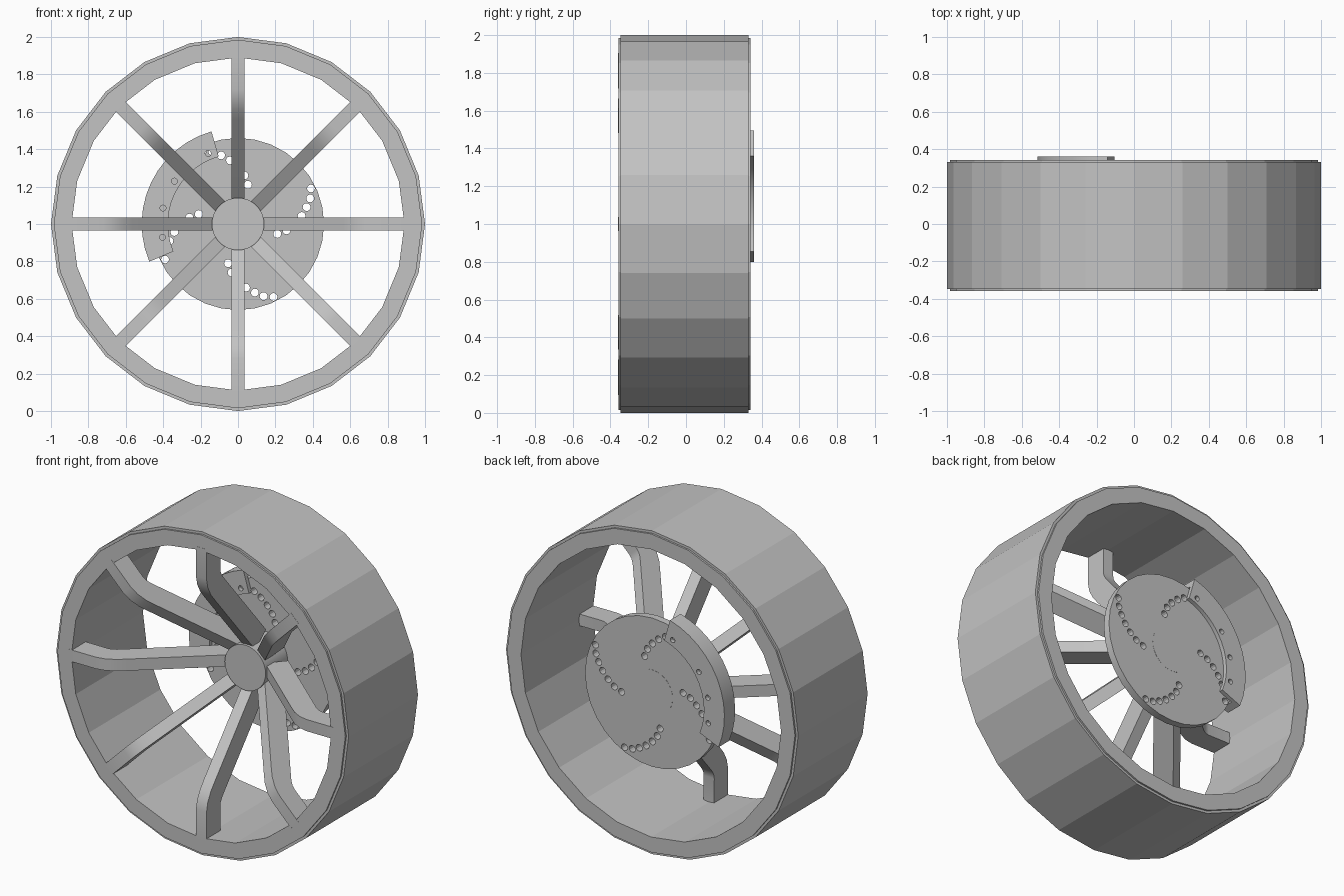
import bpy, bmesh
from math import radians, sin, cos, tau
from mathutils import Matrix, Vector

if "Cube" in bpy.data.objects:
    bpy.data.objects.remove(bpy.data.objects["Cube"], do_unlink=True)

CENTRE = Matrix.Translation((0, 0, 1))

metal = bpy.data.materials.new("grey metal")
metal.use_nodes = True
GREY = (0.55, 0.55, 0.55, 1)
metal.diffuse_color = GREY
metal.node_tree.nodes["Principled BSDF"].inputs["Base Color"].default_value = GREY


def finish(name, bm, smooth=False):
    """Turn a bmesh built around the axle into an object at wheel height."""
    bm.transform(CENTRE)
    bmesh.ops.recalc_face_normals(bm, faces=bm.faces)
    mesh = bpy.data.meshes.new(name)
    bm.to_mesh(mesh)
    bm.free()
    obj = bpy.data.objects.new(name, mesh)
    bpy.context.collection.objects.link(obj)
    mesh.materials.append(metal)
    if smooth:
        bpy.ops.object.select_all(action="DESELECT")
        obj.select_set(True)
        bpy.context.view_layer.objects.active = obj
        bpy.ops.object.shade_smooth_by_angle(angle=radians(30))
    return obj


def sweep(profile, start, end, steps):
    """Revolve a closed (radius, y) profile about the axle; cap partial sweeps."""
    bm = bmesh.new()
    full = abs(end - start) >= 360
    rings = []
    for i in range(steps if full else steps + 1):
        a = radians(start + (end - start) * i / steps)
        rings.append([bm.verts.new((r * cos(a), y, r * sin(a))) for r, y in profile])
    pairs = list(zip(rings, rings[1:])) + ([(rings[-1], rings[0])] if full else [])
    n = len(profile)
    for a, b in pairs:
        for j in range(n):
            k = (j + 1) % n
            bm.faces.new((a[j], a[k], b[k], b[j]))
    if not full:
        bm.faces.new(rings[0])
        bm.faces.new(rings[-1])
    return bm


def add_cylinder(bm, x, z, radius, y0, y1, sides):
    place = Matrix.Translation((x, (y0 + y1) / 2, z)) @ Matrix.Rotation(tau / 4, 4, "X")
    bmesh.ops.create_cone(bm, cap_ends=True, segments=sides, radius1=radius,
                          radius2=radius, depth=y1 - y0, matrix=place)


def drill(obj, centres, radius):
    """Cut round holes along the axle direction."""
    bm = bmesh.new()
    for x, z in centres:
        add_cylinder(bm, x, z, radius, 0.1, 0.5, 12)
    cutter = finish("hole_cutter", bm)
    cutter.hide_render = True
    mod = obj.modifiers.new("holes", "BOOLEAN")
    mod.operation = "DIFFERENCE"
    mod.solver = "EXACT"
    mod.object = cutter
    bpy.context.view_layer.objects.active = obj
    bpy.ops.object.modifier_apply(modifier=mod.name)
    bpy.data.objects.remove(cutter, do_unlink=True)


# Rim: faceted barrel with a thin stepped lip on both edges
FRONT, BACK, STEP = -0.358, 0.342, 0.011
rim = [(0.89, FRONT), (0.985, FRONT), (0.985, FRONT + STEP), (1, FRONT + STEP),
       (1, BACK - STEP), (0.985, BACK - STEP), (0.985, BACK), (0.89, BACK)]
finish("rim", sweep(rim, 0, 360, 24))

# Spokes: flat bar that leaves the rim radially and bends back to the hub
path = [Vector(p) for p in ((0.905, -0.359), (0.72, -0.359), (0.665, -0.347),
                            (0.61, -0.318), (0.56, -0.277), (0.10, 0.12))]
DEPTH, HALF = 0.135, 0.036
back = []
for i, p in enumerate(path):
    before = (p - path[i - 1]).normalized() if i else Vector((-1, 0))
    after = (path[i + 1] - p).normalized() if i + 1 < len(path) else before
    d = (before + after).normalized()
    back.append(p + Vector((d.y, -d.x)) * DEPTH)
for i in range(8):
    bm = bmesh.new()
    rows = [[bm.verts.new((f.x, f.y, -HALF)), bm.verts.new((f.x, f.y, HALF)),
             bm.verts.new((b.x, b.y, HALF)), bm.verts.new((b.x, b.y, -HALF))]
            for f, b in zip(path, back)]
    for a, b in zip(rows, rows[1:]):
        for j in range(4):
            k = (j + 1) % 4
            bm.faces.new((a[j], a[k], b[k], b[j]))
    bm.faces.new(rows[0])
    bm.faces.new(rows[-1])
    bm.transform(Matrix.Rotation(tau * i / 8, 4, "Y"))
    finish(f"spoke_{i + 1}", bm, smooth=True)

# Hub through the middle of the brake disc
bm = bmesh.new()
add_cylinder(bm, 0, 0, 0.14, 0.07, 0.331, 32)
finish("hub", bm, smooth=True)

# Brake disc with four curved rows of vent holes
bm = bmesh.new()
add_cylinder(bm, 0, 0, 0.46, 0.285, 0.33, 32)
disc = finish("brake_disc", bm, smooth=True)
row = [(0.19, -0.39), (0.137, -0.386), (0.09, -0.367), (0.043, -0.34),
       (0, -0.303), (-0.034, -0.26), (-0.053, -0.21)]
holes = []
for _ in range(4):
    holes += row
    row = [(-z, x) for x, z in row]
drill(disc, holes, 0.021)

# Brake caliper: channel section straddling the disc edge, with bolt holes
channel = [(0.375, 0.255), (0.515, 0.255), (0.515, 0.36), (0.375, 0.36),
           (0.375, 0.335), (0.47, 0.335), (0.47, 0.28), (0.375, 0.28)]
caliper = finish("brake_caliper", sweep(channel, 106, 203, 12), smooth=True)
drill(caliper, [(0.41 * cos(radians(a)), 0.41 * sin(radians(a)))
                for a in (113, 146, 168, 190)], 0.016)
